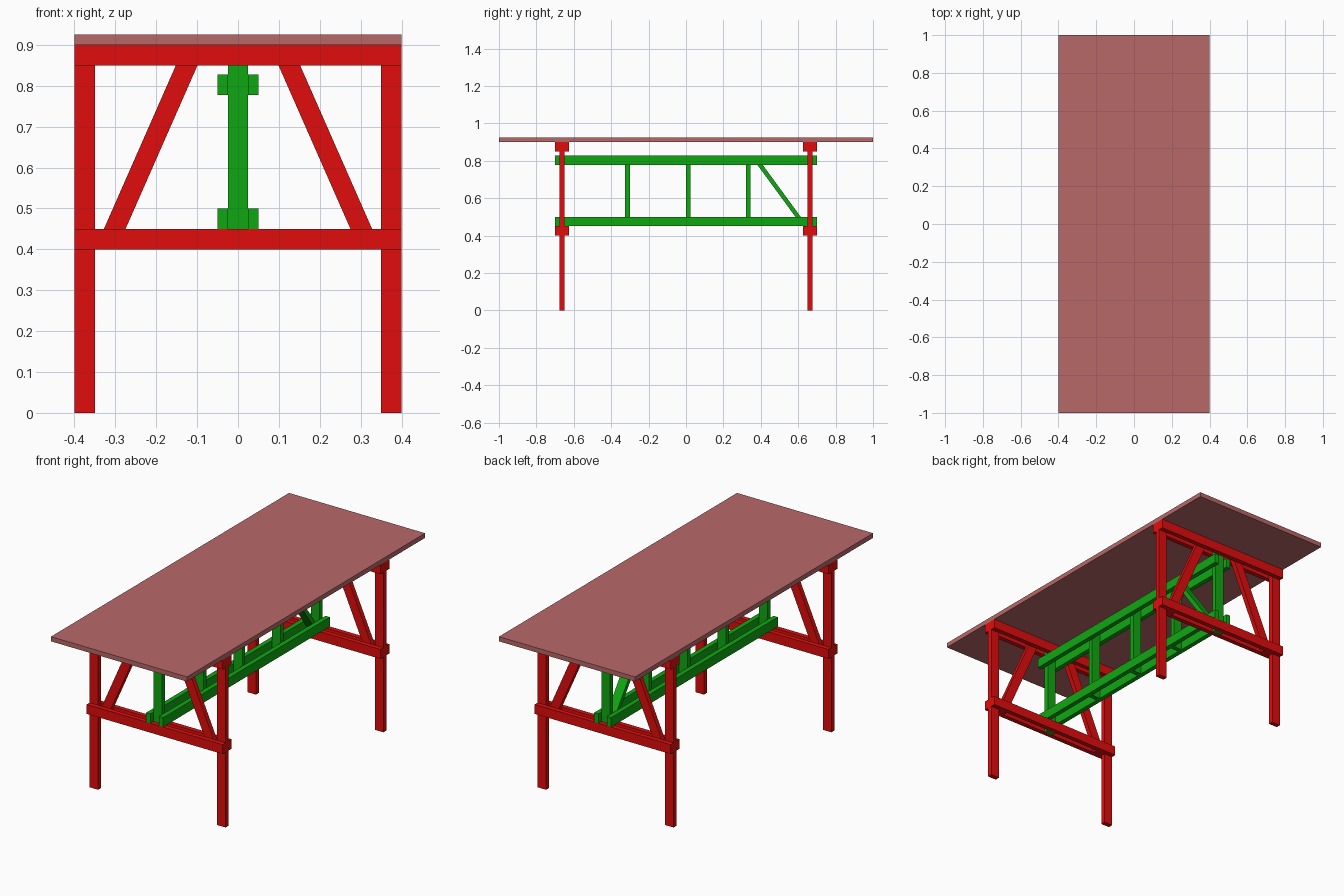
import bpy, bmesh

if "Cube" in bpy.data.objects:
    bpy.data.objects.remove(bpy.data.objects["Cube"])


def material(name, rgb):
    m = bpy.data.materials.new(name)
    m.diffuse_color = (*rgb, 1)
    m.use_nodes = True
    m.node_tree.nodes["Principled BSDF"].inputs["Base Color"].default_value = m.diffuse_color
    return m


RED = material("red_wood", (0.75, 0.004, 0.004))
GREEN = material("green_wood", (0.005, 0.39, 0.006))
TOP = material("table_top_wood", (0.48, 0.14, 0.14))
T = 0.025   # board thickness
Y = 0.6625  # trestle centre plane


def prism(name, profile, offset, mat):
    """Extrude a closed planar profile along an offset."""
    bm = bmesh.new()
    face = bm.faces.new([bm.verts.new(p) for p in profile])
    ext = bmesh.ops.extrude_face_region(bm, geom=[face])["geom"]
    moved = [v for v in ext if isinstance(v, bmesh.types.BMVert)]
    bmesh.ops.translate(bm, verts=moved, vec=offset)
    bmesh.ops.recalc_face_normals(bm, faces=bm.faces)
    me = bpy.data.meshes.new(name)
    bm.to_mesh(me)
    bm.free()
    me.materials.append(mat)
    ob = bpy.data.objects.new(name, me)
    bpy.context.collection.objects.link(ob)
    return ob


def box(name, x, y, z, mat):
    profile = [(x[0], y[0], z[0]), (x[1], y[0], z[0]),
               (x[1], y[1], z[0]), (x[0], y[1], z[0])]
    return prism(name, profile, (0, 0, z[1] - z[0]), mat)


# Table top
box("table_top", (-0.4, 0.4), (-1, 1), (0.9, 0.925), TOP)

# Trestles: legs and braces sandwiched between paired rails
for end, side in (("front", -1), ("back", 1)):
    yc = side * Y
    core = (yc - T / 2, yc + T / 2)
    for hand, s in (("left", -1), ("right", 1)):
        box(f"{end}_{hand}_leg", sorted((s * 0.35, s * 0.4)), core, (0, 0.9), RED)
        brace = [(s * x, core[0], z) for x, z in
                 ((0.297, 0.4), (0.35, 0.4), (0.13, 0.9), (0.077, 0.9))]
        prism(f"{end}_{hand}_brace", brace, (0, T, 0), RED)
    for level, z in (("lower", 0.4), ("upper", 0.85)):
        for face, d in (("outer", side), ("inner", -side)):
            y = yc + d * T
            box(f"{end}_{level}_{face}_rail", (-0.4, 0.4),
                (y - T / 2, y + T / 2), (z, z + 0.05), RED)

# Long stretcher frame: paired beams
for level, z in (("lower", 0.45), ("upper", 0.778)):
    for hand, x in (("left", -0.05), ("right", 0.025)):
        box(f"{level}_{hand}_stretcher", (x, x + T), (-0.7, 0.7), (z, z + 0.05), GREEN)

# Stretcher posts: tall at the trestles, short in between
for i, y in enumerate((-Y, -0.3125, 0.0125, 0.3325, Y)):
    z = (0.4, 0.9) if abs(y) == Y else (0.45, 0.828)
    box(f"stretcher_post_{i + 1}", (-0.025, 0.025), (y - T / 2, y + T / 2), z, GREEN)

# Single diagonal brace in the back bay
prism("stretcher_brace",
      [(-0.025, y, z) for y, z in
       ((0.622, 0.45), (0.65, 0.45), (0.374, 0.828), (0.345, 0.828))],
      (0.05, 0, 0), GREEN)
